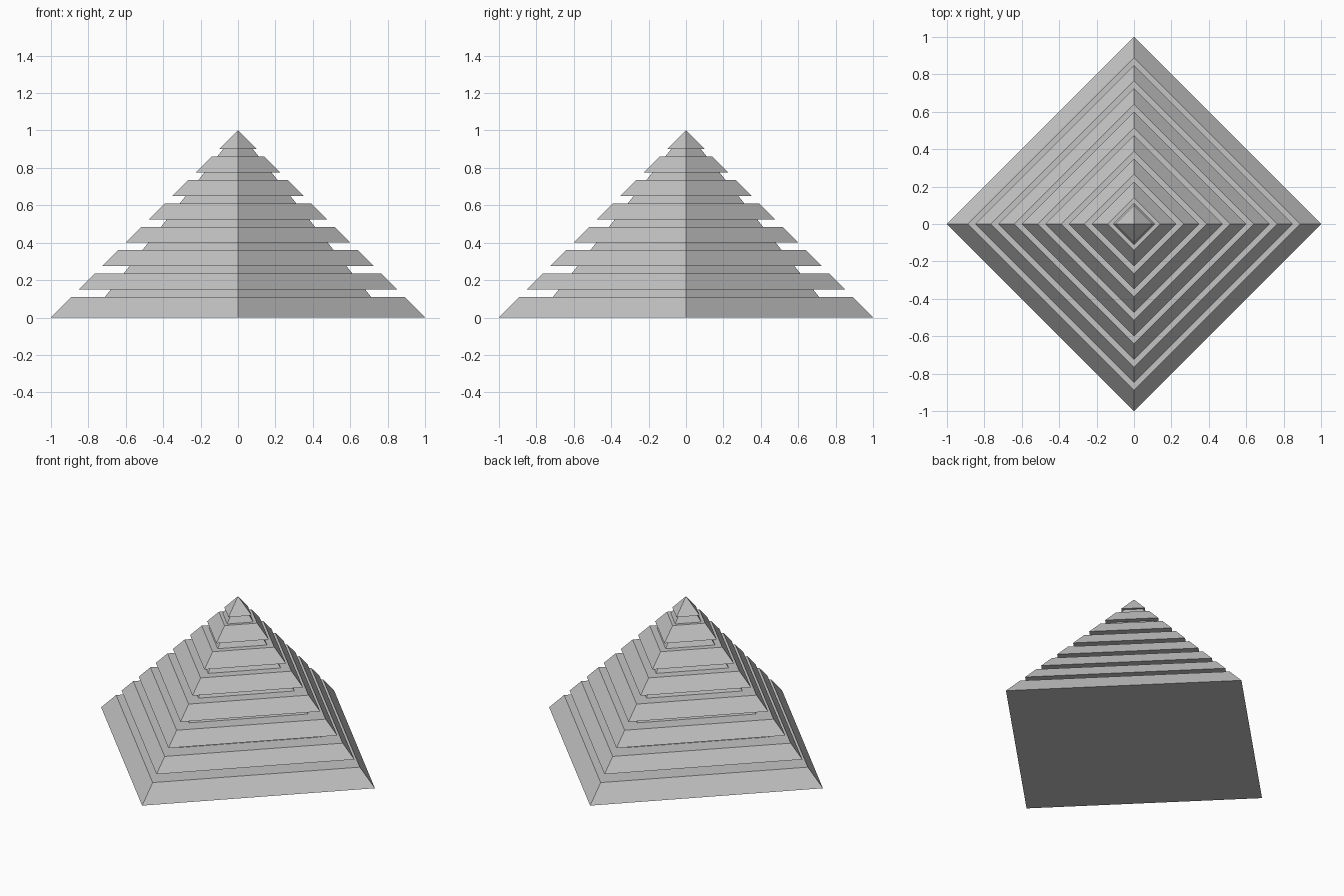
import bpy

cube = bpy.data.objects.get("Cube")
if cube:
    bpy.data.objects.remove(cube, do_unlink=True)

stone = bpy.data.materials.new("stone_grey")
stone.use_nodes = True
GREY = (0.55, 0.55, 0.55, 1)
stone.diffuse_color = GREY
stone.node_tree.nodes["Principled BSDF"].inputs["Base Color"].default_value = GREY


def frustum(name, z0, z1, slope):
    """Four-sided pyramid slice between two heights, tapering to an apex at z = 1."""
    bpy.ops.mesh.primitive_cone_add(
        vertices=4, radius1=slope * (1 - z0), radius2=slope * (1 - z1),
        depth=z1 - z0, location=(0, 0, (z0 + z1) / 2))
    obj = bpy.context.object
    obj.name = name
    obj.data.materials.append(stone)
    return obj


# Recessed core, seen in the gaps between the tiers
frustum("inner_core", 0.05, 0.92, 0.8)

# Eight overhanging tiers: a base, six equal steps and a pointed cap
STEP = 0.125
frustum("base_tier", 0, 0.11, 1)
for i in range(1, 7):
    frustum(f"tier_{i}", 0.025 + STEP * i, 0.11 + STEP * i, 1)
frustum("cap", 0.9, 1, 1)
